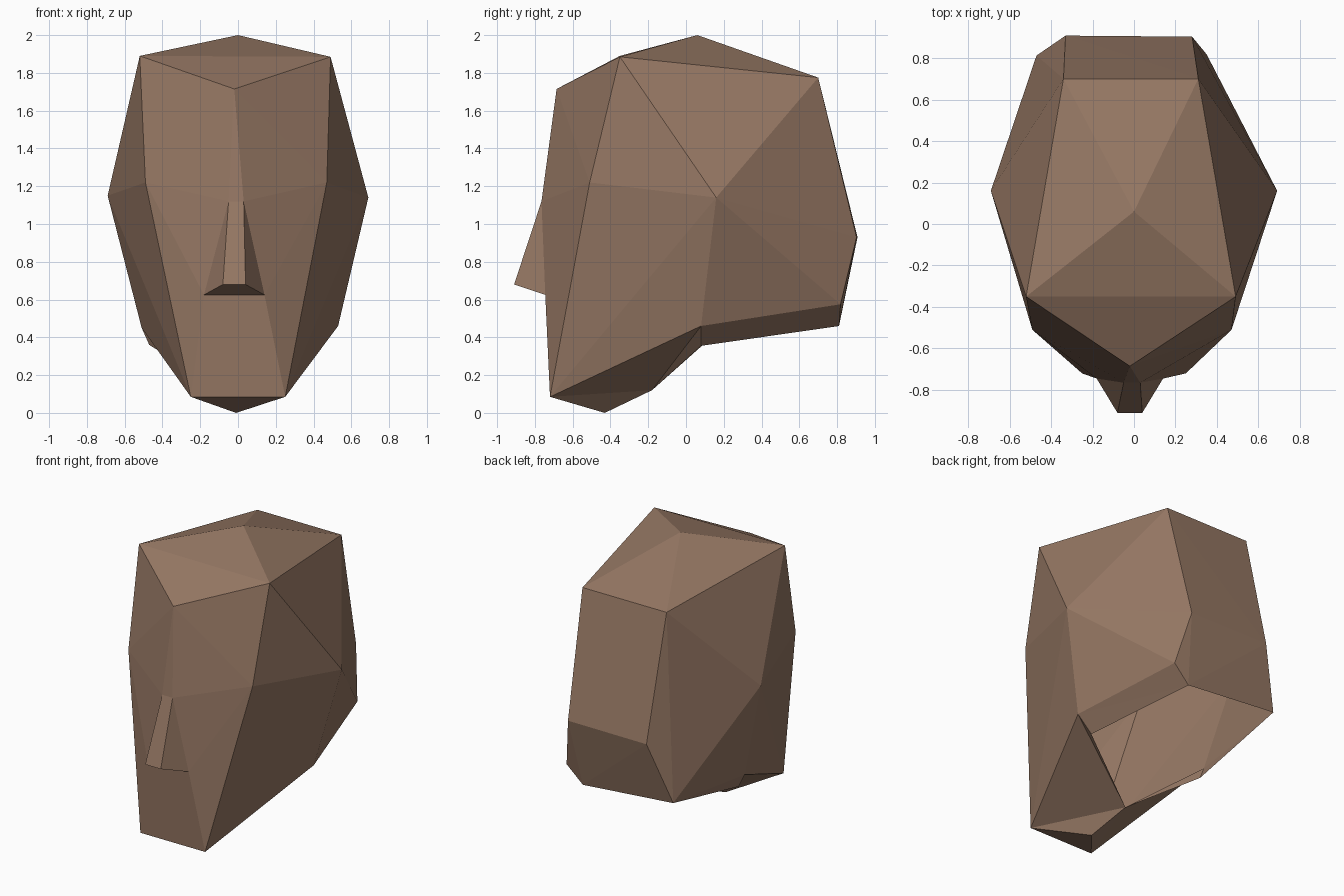
import bpy, bmesh

if "Cube" in bpy.data.objects:
    bpy.data.objects.remove(bpy.data.objects["Cube"])

skin = bpy.data.materials.new("brown skin")
skin.diffuse_color = (0.30, 0.184, 0.125, 1)
skin.use_nodes = True
skin.node_tree.nodes["Principled BSDF"].inputs["Base Color"].default_value = skin.diffuse_color


def hull(points):
    """Convex shell around a set of points."""
    bm = bmesh.new()
    for p in points:
        bm.verts.new(p)
    res = bmesh.ops.convex_hull(bm, input=bm.verts[:])
    loose = [v for v in bm.verts if not v.link_faces]
    bmesh.ops.delete(bm, geom=loose, context='VERTS')
    return bm


def finish(bm, name):
    bmesh.ops.recalc_face_normals(bm, faces=bm.faces[:])
    mesh = bpy.data.meshes.new(name)
    bm.to_mesh(mesh)
    bm.free()
    mesh.materials.append(skin)
    obj = bpy.data.objects.new(name, mesh)
    bpy.context.collection.objects.link(obj)
    return obj


# Shared nose landmarks: bridge and nostril base sit on the face
bridge = [(-.05, -.765, 1.12), (.03, -.765, 1.12)]
nostrils = [(-.18, -.745, .625), (.14, -.745, .625)]
tip = [(-.08, -.91, .68), (.04, -.91, .68)]

# Underside landmarks
jaw_l, jaw_r, chin = (-.25, -.72, .085), (.25, -.72, .085), (-.01, -.43, 0)
side_l, side_r = (-.51, .08, .45), (.53, .08, .46)
nape_l, nape_r, nape_low = (-.47, .812, .52), (.35, .818, .575), (.23, .81, .46)
neck_l, neck_r, neck_front = (-.47, .09, .36), (.42, .08, .355), (-.08, -.18, .12)

# Skull: crown, brow, temples, cheeks and back of head
skull = [
    (0, .06, 2.0), (-.02, -.685, 1.715),
    (-.52, -.35, 1.89), (.49, -.35, 1.885),
    (-.34, .70, 1.775), (.31, .70, 1.775),
    (-.69, .16, 1.15), (.69, .16, 1.14),
    (-.49, -.51, 1.22), (.47, -.51, 1.22),
    (-.33, .908, .93), (.28, .903, .93),
]
bm = hull(skull + bridge + nostrils + [jaw_l, jaw_r, chin, side_l, side_r,
                                       nape_l, nape_r, nape_low])

# Open the underside behind the chin
bm.normal_update()
under = [f for f in bm.faces
         if f.normal.z < -.5 and not all(v.co.y < -.4 for v in f.verts)]
bmesh.ops.delete(bm, geom=under, context='FACES')

# Rebuild it as a recessed rim running around the open neck
rim = [
    (jaw_r, chin, neck_front), (jaw_r, neck_front, side_r),
    (side_r, neck_front, neck_r), (side_r, neck_r, nape_low),
    (side_r, nape_low, nape_r),
    (chin, jaw_l, neck_front), (jaw_l, side_l, neck_front),
    (side_l, neck_l, neck_front), (side_l, nape_l, neck_l),
]
for tri in rim:
    bm.faces.new([bm.verts.new(p) for p in tri])
bmesh.ops.remove_doubles(bm, verts=bm.verts[:], dist=.001)
finish(bm, "head")

# Nose wedge
finish(hull(bridge + nostrils + tip), "nose")
